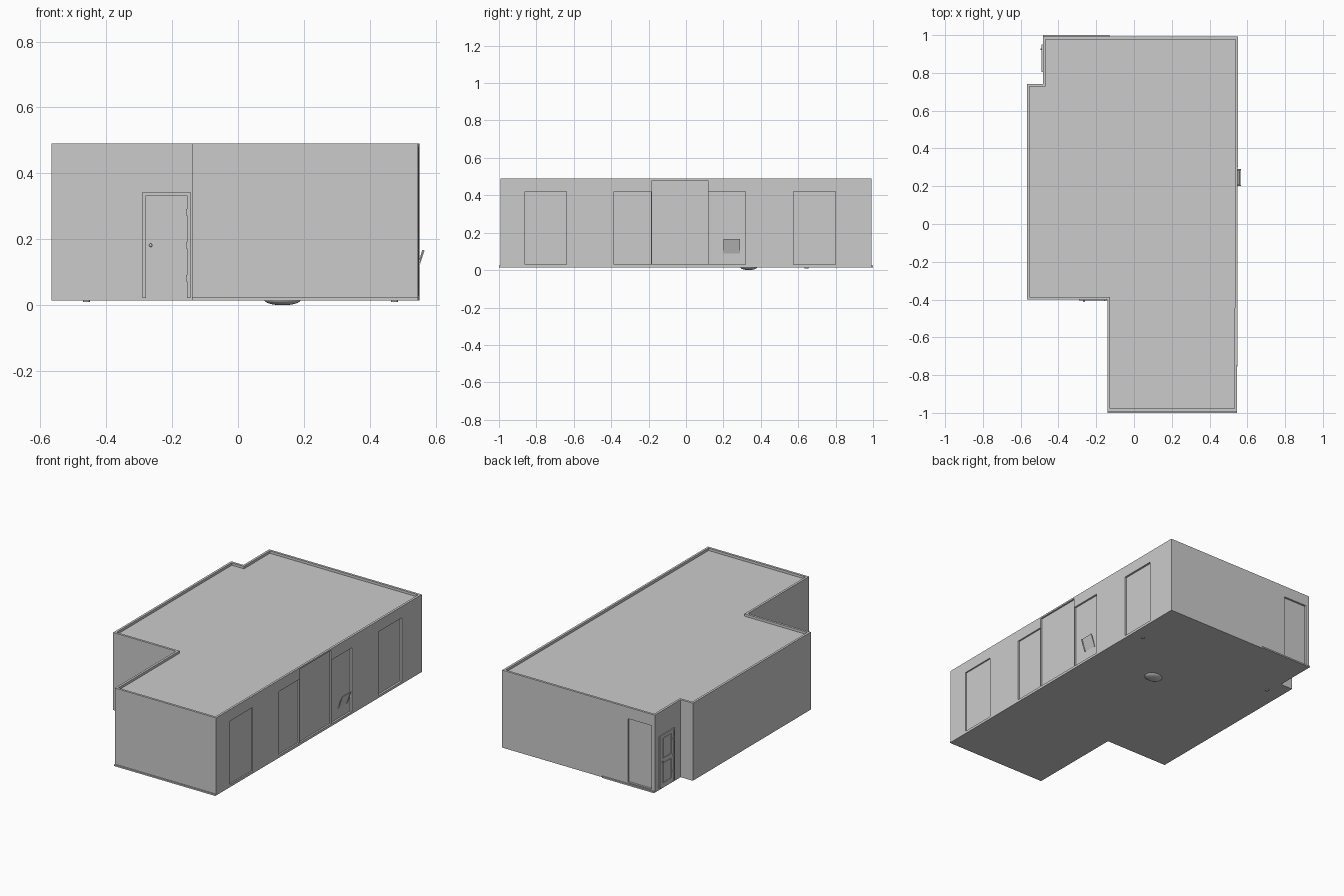
import bpy, bmesh, math
from mathutils import Matrix, Vector

cube = bpy.data.objects.get("Cube")
if cube:
    bpy.data.objects.remove(cube)

grey = bpy.data.materials.new("plain_grey")
grey.use_nodes = True
colour = (0.6, 0.6, 0.6, 1)
grey.diffuse_color = colour
grey.node_tree.nodes["Principled BSDF"].inputs["Base Color"].default_value = colour


def finish(name, bm):
    bmesh.ops.recalc_face_normals(bm, faces=bm.faces)
    mesh = bpy.data.meshes.new(name)
    bm.to_mesh(mesh)
    bm.free()
    mesh.materials.append(grey)
    obj = bpy.data.objects.new(name, mesh)
    bpy.context.collection.objects.link(obj)
    return obj


def add_box(bm, lo, hi):
    lo, hi = Vector(lo), Vector(hi)
    size = Matrix.Diagonal((*(hi - lo), 1))
    bmesh.ops.create_cube(bm, size=1, matrix=Matrix.Translation((lo + hi) / 2) @ size)


def prism(outline, z0, z1):
    bm = bmesh.new()
    base = bm.faces.new([bm.verts.new((x, y, z0)) for x, y in outline])
    ext = bmesh.ops.extrude_face_region(bm, geom=[base], use_keep_orig=True)
    top = [v for v in ext["geom"] if isinstance(v, bmesh.types.BMVert)]
    bmesh.ops.translate(bm, verts=top, vec=(0, 0, z1 - z0))
    bmesh.ops.recalc_face_normals(bm, faces=bm.faces)
    return bm


# Main walls with a low parapet around a sunken roof
outline = [(-0.14, -0.992), (0.546, -0.992), (0.551, 0.992), (-0.483, 0.992),
           (-0.483, 0.742), (-0.566, 0.742), (-0.566, -0.4), (-0.14, -0.4)]
bm = prism(outline, 0.02, 0.49)
bm.faces.ensure_lookup_table()
roof = max(bm.faces, key=lambda f: f.calc_center_median().z)
bmesh.ops.inset_region(bm, faces=[roof], thickness=0.014, use_even_offset=True)
inner = bmesh.ops.extrude_face_region(bm, geom=[roof])["geom"]
bmesh.ops.delete(bm, geom=[roof], context="FACES_ONLY") if roof.is_valid else None
bmesh.ops.translate(bm, verts=[g for g in inner if isinstance(g, bmesh.types.BMVert)],
                    vec=(0, 0, -0.015))
walls = finish("walls", bm)

# Shallow window recesses along the right wall and one on the back wall
bm = bmesh.new()
bays = [(-0.86, -0.64, 0.42), (-0.385, -0.187, 0.42), (-0.183, 0.117, 0.48),
        (0.121, 0.318, 0.42), (0.575, 0.8, 0.42)]
for y0, y1, top in bays:
    add_box(bm, (0.538, y0, 0.03), (0.6, y1, top))
add_box(bm, (-0.46, 0.98, 0.03), (-0.3, 1.05, 0.42))
cutter = finish("window_cutter", bm)
cutter.hide_render = True
cut = walls.modifiers.new("window_recesses", "BOOLEAN")
cut.object = cutter
cut.solver = "EXACT"
bpy.context.view_layer.objects.active = walls
bpy.ops.object.modifier_apply(modifier=cut.name)
bpy.data.objects.remove(cutter)

# Thin floor slab, reaching just past the end walls
slab = [(x, math.copysign(1.0, y) if abs(y) > 0.9 else y) for x, y in outline]
slab[2], slab[3] = (0.551, 0.992), (-0.13, 0.992)
slab[4:4] = [(-0.13, 1.0), (-0.483, 1.0)]
finish("floor_slab", prism(slab, 0.015, 0.024))


# Panelled door, made facing the front and then turned into place
def door(name, place):
    bm = bmesh.new()
    width, height, jamb = 0.146, 0.322, 0.011
    for x0, x1 in [(0, jamb), (width - jamb, width)]:
        add_box(bm, (x0, -0.006, 0), (x1, 0.002, height))
    add_box(bm, (jamb, -0.006, height - jamb), (width - jamb, 0.002, height))
    add_box(bm, (jamb + 0.001, -0.003, 0.004), (width - jamb - 0.001, 0.002, height - jamb - 0.001))
    for z0, z1 in [(0.025, 0.148), (0.175, 0.3)]:
        trim = 0.003
        add_box(bm, (0.035, -0.005, z0), (0.115, -0.002, z0 + trim))
        add_box(bm, (0.035, -0.005, z1 - trim), (0.115, -0.002, z1))
        for x in (0.035, 0.112):
            add_box(bm, (x, -0.005, z0), (x + trim, -0.002, z1))
    for i in range(3):
        z = 0.05 + i * 0.1
        add_box(bm, (0.132, -0.008, z), (0.136, -0.003, z + 0.02))
    bmesh.ops.create_uvsphere(bm, u_segments=12, v_segments=8, radius=0.005,
                              matrix=Matrix.Translation((0.025, -0.008, 0.16)))
    finish(name, bm).matrix_world = place


door("front_door", Matrix.Translation((-0.29, -0.4, 0.022)))
door("side_door", Matrix.Translation((-0.483, 0.95, 0.022)) @ Matrix.Rotation(-math.pi / 2, 4, "Z"))

# Tilted hatch with a tray on the right wall
bm = bmesh.new()
profile = [(0.537, 0.09), (0.541, 0.09), (0.566, 0.165), (0.562, 0.167)]
for y0, y1 in [(0.2, 0.207), (0.207, 0.283), (0.283, 0.29)]:
    lip = 0.0 if y1 - y0 < 0.01 else -0.003
    ends = [[bm.verts.new((x + lip, y, z)) for x, z in profile] for y in (y0, y1)]
    bm.faces.new(ends[0])
    bm.faces.new(ends[1])
    for i in range(4):
        j = (i + 1) % 4
        bm.faces.new((ends[0][i], ends[0][j], ends[1][j], ends[1][i]))
finish("hatch", bm)

# Shallow dome and two small round feet under the floor
bm = bmesh.new()
bmesh.ops.create_uvsphere(bm, u_segments=24, v_segments=12, radius=1)
bmesh.ops.bisect_plane(bm, geom=bm.verts[:] + bm.edges[:] + bm.faces[:], plane_co=(0, 0, 0),
                       plane_no=(0, 0, 1), clear_outer=True)
bmesh.ops.transform(bm, verts=bm.verts,
                    matrix=Matrix.Translation((0.135, 0.335, 0.016)) @ Matrix.Diagonal((0.055, 0.045, 0.016, 1)))
dome = finish("floor_dome", bm)
for poly in dome.data.polygons:
    poly.use_smooth = True

for side, x in [("left", 0.475), ("right", -0.46)]:
    bm = bmesh.new()
    bmesh.ops.create_cone(bm, cap_ends=True, segments=16, radius1=0.011, radius2=0.011, depth=0.008,
                          matrix=Matrix.Translation((x, 0.645, 0.0135)))
    finish(side + "_foot", bm)
